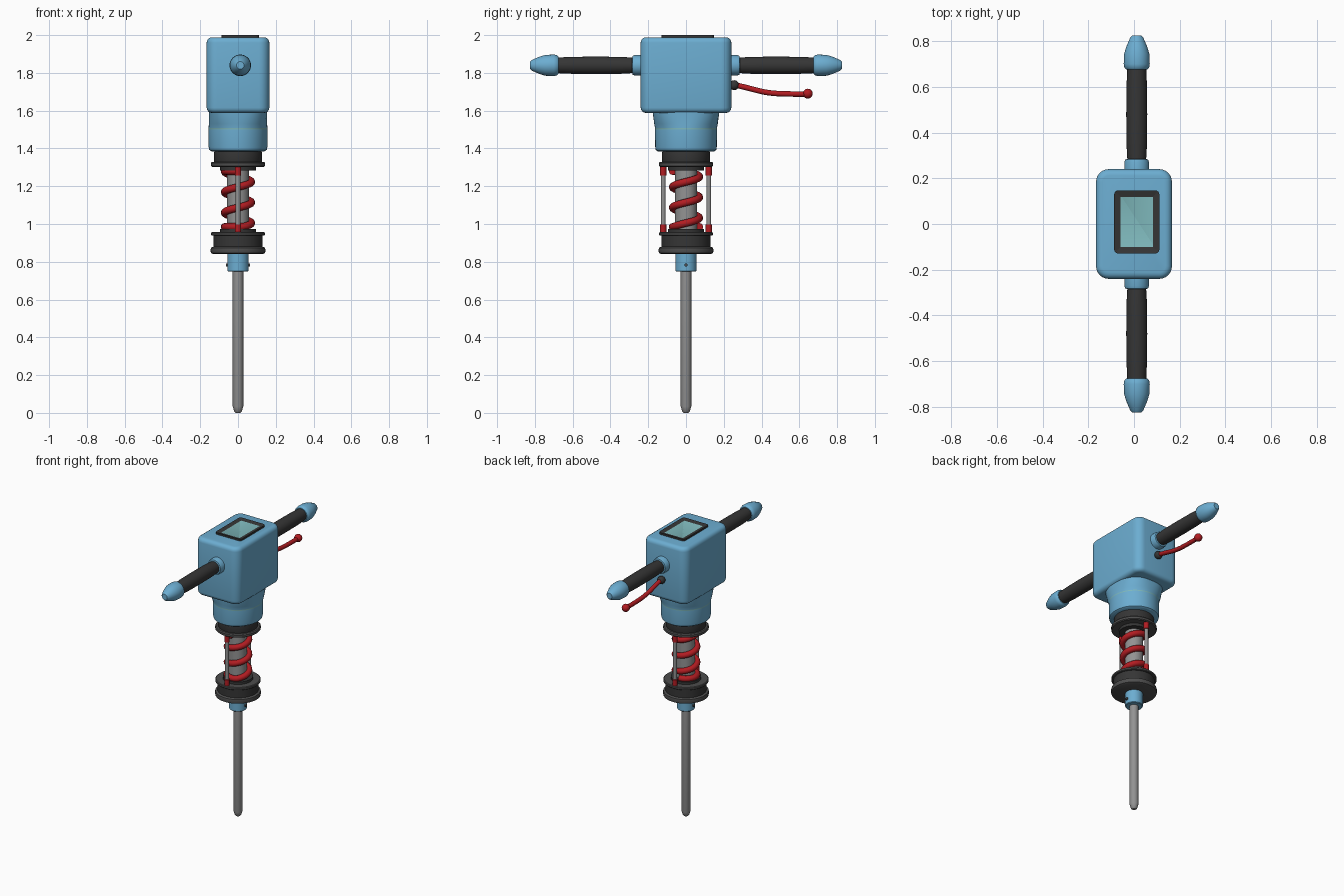
import bpy, bmesh
from math import pi, sin, cos, radians
from mathutils import Matrix, Vector

cube = bpy.data.objects.get("Cube")
if cube:
    bpy.data.objects.remove(cube, do_unlink=True)


def material(name, r, g, b):
    m = bpy.data.materials.new(name)
    m.use_nodes = True
    m.diffuse_color = (r, g, b, 1)
    m.node_tree.nodes["Principled BSDF"].inputs["Base Color"].default_value = (r, g, b, 1)
    return m


BLUE = material("body_blue", 0.15, 0.42, 0.64)
GLASS = material("screen_teal", 0.21, 0.48, 0.5)
RUBBER = material("rubber_black", 0.036, 0.036, 0.036)
FLANGE = material("flange_grey", 0.075, 0.075, 0.075)
STEEL = material("steel", 0.29, 0.29, 0.29)
RED = material("signal_red", 0.45, 0.012, 0.016)


def finish(name, bm, mats, angle=35):
    bmesh.ops.recalc_face_normals(bm, faces=bm.faces)
    me = bpy.data.meshes.new(name)
    bm.to_mesh(me)
    bm.free()
    ob = bpy.data.objects.new(name, me)
    bpy.context.collection.objects.link(ob)
    for m in mats:
        me.materials.append(m)
    bpy.ops.object.select_all(action='DESELECT')
    ob.select_set(True)
    bpy.context.view_layer.objects.active = ob
    bpy.ops.object.shade_smooth_by_angle(angle=radians(angle))
    return ob


def skin(bm, rings):
    """Bridge a list of closed point rings and cap both ends."""
    loops = [[bm.verts.new(p) for p in ring] for ring in rings]
    n = len(loops[0])
    for a, b in zip(loops, loops[1:]):
        for i in range(n):
            j = (i + 1) % n
            bm.faces.new((a[i], a[j], b[j], b[i]))
    bm.faces.new(loops[0][::-1])
    bm.faces.new(loops[-1])


def lathe(name, profile, mat, at=(0, 0, 0), axis=(0, 0, 1), sides=40):
    """Turn (radius, height) pairs around an axis through a point."""
    bm = bmesh.new()
    skin(bm, [[(r * cos(2 * pi * i / sides), r * sin(2 * pi * i / sides), h)
               for i in range(sides)] for r, h in profile])
    turn = Vector((0, 0, 1)).rotation_difference(Vector(axis)).to_matrix().to_4x4()
    bm.transform(Matrix.Translation(at) @ turn)
    return finish(name, bm, [mat])


def tube(name, points, radius, mat, spline='POLY'):
    cu = bpy.data.curves.new(name, 'CURVE')
    cu.dimensions = '3D'
    cu.bevel_depth = radius
    cu.bevel_resolution = 4
    cu.use_fill_caps = True
    sp = cu.splines.new(spline)
    sp.points.add(len(points) - 1)
    for p, co in zip(sp.points, points):
        p.co = (*co, 1)
    if spline == 'NURBS':
        sp.use_endpoint_u = True
        sp.order_u = 4
    cu.materials.append(mat)
    ob = bpy.data.objects.new(name, cu)
    bpy.context.collection.objects.link(ob)


def box(bm, size, at):
    m = Matrix.Translation(at) @ Matrix.Diagonal((*size, 1))
    return bmesh.ops.create_cube(bm, size=1, matrix=m)["verts"]


def upright(e):
    d = e.verts[0].co - e.verts[1].co
    return abs(d.z) > 0.9 * d.length


def round_edges(bm, edges, width, segments):
    bmesh.ops.bevel(bm, geom=edges, offset=width, segments=segments,
                    profile=0.5, affect='EDGES', clamp_overlap=True)


# Motor housing: wide corner rounding, then a softer rim top and bottom
bm = bmesh.new()
box(bm, (0.332, 0.48, 0.4), (0, 0, 1.788))
round_edges(bm, [e for e in bm.edges if upright(e)], 0.055, 6)
round_edges(bm, [e for e in bm.edges if abs(e.verts[0].co.z - e.verts[1].co.z) < 1e-4], 0.028, 4)
finish("motor_housing", bm, [BLUE])

# Neck: rounded block easing into a round sleeve, with a coloured seam band
NECK = [(0.140, 0.150, 1.385, 2), (0.152, 0.160, 1.392, 2), (0.156, 0.163, 1.41, 2),
        (0.156, 0.164, 1.50, 2), (0.156, 0.164, 1.507, 2), (0.154, 0.168, 1.53, 2.3),
        (0.154, 0.175, 1.58, 2.7), (0.154, 0.178, 1.62, 3)]


def superellipse(a, b, z, p, n=48):
    ring = []
    for i in range(n):
        c, s = cos(2 * pi * i / n), sin(2 * pi * i / n)
        k = (abs(c) ** p + abs(s) ** p) ** (-1 / p)
        ring.append((a * k * c, b * k * s, z))
    return ring


bm = bmesh.new()
skin(bm, [superellipse(*row) for row in NECK])
for f in bm.faces:
    if 1.5 < f.calc_center_median().z < 1.507:
        f.material_index = 1
finish("neck_sleeve", bm, [BLUE, GLASS])

# Display on top: raised frame with a sunken glass
X = 0.012
bm = bmesh.new()
box(bm, (0.198, 0.276, 0.03), (X, 0.009, 1.985))
round_edges(bm, [e for e in bm.edges if upright(e)], 0.018, 4)
top = max(bm.faces, key=lambda f: f.calc_center_median().z)
bmesh.ops.inset_region(bm, faces=[top], thickness=0.028)
bmesh.ops.translate(bm, verts=top.verts, vec=(0, 0, -0.007))
top.material_index = 1
finish("display", bm, [RUBBER, GLASS])

# Handles on both ends
for side, end in ((-1, "front"), (1, "back")):
    place = dict(at=(X, 0, 1.84), axis=(0, side, 0))
    lathe(end + "_handle_collar", [(0.054, 0.22), (0.054, 0.27), (0.05, 0.282), (0.04, 0.285)], BLUE, **place)
    lathe(end + "_handle_grip", [(0.041, 0.28), (0.045, 0.35), (0.046, 0.48), (0.045, 0.6), (0.041, 0.69)],
          RUBBER, **place)
    lathe(end + "_handle_cap", [(0.046, 0.676), (0.054, 0.684), (0.057, 0.7), (0.055, 0.745),
                                (0.046, 0.775), (0.029, 0.815), (0.02, 0.825)], BLUE, **place)

# Throttle lever under the back handle
BALL = [(0.026 * sin(pi * t / 12) + 1e-4, -0.026 * cos(pi * t / 12)) for t in range(13)]
lathe("lever_pivot", BALL, RUBBER, at=(X, 0.255, 1.735), axis=(0, 1, 0), sides=20)
tube("lever_arm", [(X, 0.255, 1.737), (X, 0.33, 1.722), (X, 0.42, 1.688), (X, 0.54, 1.688), (X, 0.64, 1.688)],
     0.0145, RED, 'NURBS')
lathe("lever_knob", BALL, RED, at=(X, 0.645, 1.69), axis=(0, 1, 0), sides=20)

# Upper flange stack
lathe("upper_rubber_ring", [(0.124, 1.32), (0.127, 1.33), (0.127, 1.375), (0.122, 1.4)], RUBBER)
lathe("upper_flange", [(0.138, 1.303), (0.144, 1.308), (0.144, 1.322), (0.138, 1.328)], FLANGE)
lathe("upper_spring_seat", [(0.095, 1.283), (0.095, 1.31)], RUBBER)

# Lower flange stack
lathe("lower_spring_seat", [(0.095, 0.95), (0.095, 0.974)], RUBBER)
lathe("lower_flange", [(0.138, 0.938), (0.143, 0.942), (0.143, 0.953), (0.138, 0.957)], FLANGE)
lathe("lower_rubber_ring", [(0.13, 0.87), (0.13, 0.945)], RUBBER)
lathe("lower_base", [(0.13, 0.84), (0.143, 0.846), (0.146, 0.86), (0.143, 0.874), (0.13, 0.88)], FLANGE)

# Shock spring around the piston
lathe("piston_tube", [(0.058, 0.95), (0.058, 1.31)], STEEL)
coil = []
for i in range(-18, 67):
    t = i / 24
    z = min(max(1.005 + 0.109 * t, 0.985), 1.28)
    coil.append((0.071 * cos(2 * pi * t), 0.071 * sin(2 * pi * t), z))
tube("shock_spring", coil, 0.02, RED)

# Guide rods with coloured ends
for side, end in ((-1, "front"), (1, "back")):
    at = (0, side * 0.121, 0)
    lathe(end + "_guide_rod", [(0.0125, 0.96), (0.0125, 1.305)], STEEL, at=at, sides=16)
    for part, low, high in (("lower", 0.955, 0.998), ("upper", 1.258, 1.305)):
        lathe(end + "_rod_" + part + "_sleeve", [(0.017, low), (0.017, high)], RED, at=at, sides=16)

# Chuck with two set screws
lathe("chuck", [(0.052, 0.748), (0.056, 0.752), (0.056, 0.85)], BLUE)
for side, end in ((-1, "right"), (1, "left")):
    lathe(end + "_set_screw", [(0.009, 0.04), (0.009, 0.064)], FLANGE, at=(0, 0, 0.783), axis=(side, 0, 0), sides=12)

# Chisel rod
lathe("chisel_rod", [(0.012, 0), (0.02, 0.008), (0.028, 0.034), (0.028, 0.76)], STEEL, sides=16)
